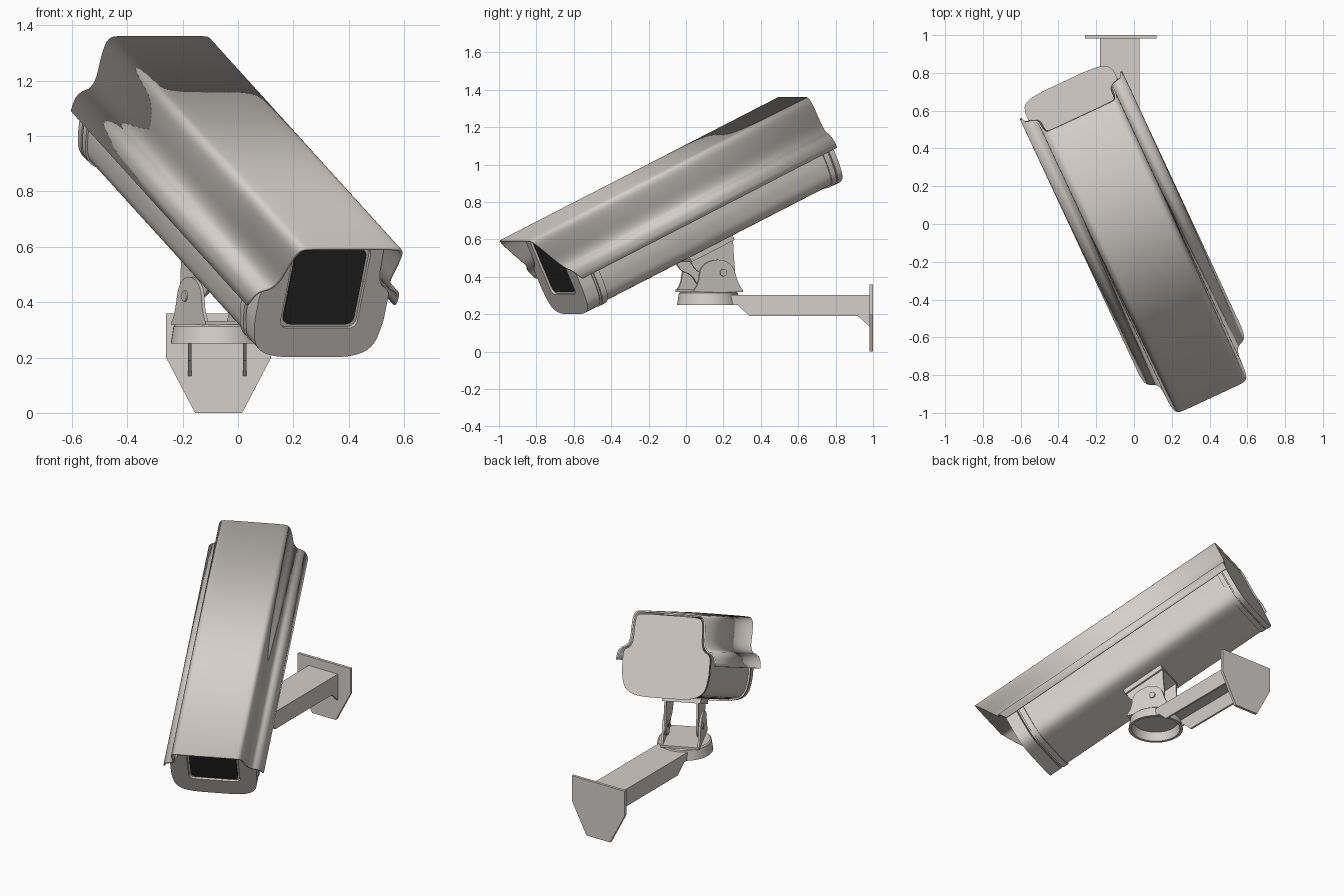
import bpy, bmesh, math
from mathutils import Matrix, Vector

old = bpy.data.objects.get("Cube")
if old:
    bpy.data.objects.remove(old, do_unlink=True)


def material(name, rgb):
    m = bpy.data.materials.new(name)
    m.use_nodes = True
    m.diffuse_color = (*rgb, 1)
    m.node_tree.nodes["Principled BSDF"].inputs["Base Color"].default_value = (*rgb, 1)
    return m


SHELL = material("warm grey", (0.66, 0.62, 0.585))
GLASS = material("black glass", (0.024, 0.024, 0.024))

# Housing is panned and tilted; the bracket below is only panned
CENTRE = -0.014
PAN = Matrix.Rotation(math.radians(25), 4, 'Z')
TILT = PAN @ Matrix.Rotation(math.radians(25), 4, 'X')
HOUSING = TILT @ Matrix.Translation((CENTRE, 0, 0))
SWIVEL = Matrix.Translation((-0.072, 0.12, 0)) @ PAN
WORLD = Matrix.Identity(4)


def soften(pts, rounds=2, closed=False):
    """Corner cutting that turns a control polygon into a rounded line."""
    for _ in range(rounds):
        new = []
        n = len(pts)
        for i in range(n if closed else n - 1):
            p, q = Vector(pts[i]), Vector(pts[(i + 1) % n])
            new += [p.lerp(q, 0.25), p.lerp(q, 0.75)]
        if not closed:
            new = [Vector(pts[0])] + new[1:-1] + [Vector(pts[-1])]
        pts = new
    return [tuple(p) for p in pts]


def mirrored(half):
    """Full outline from a right half whose ends may lie on x = 0."""
    return half + [(-x, z) for x, z in reversed(half) if x > 1e-6]


def prism(name, pts, start, end, matrix, axis='Y', mat=SHELL, caps=True, shear=None):
    """Extrude an outline along an axis; optional shear moves the start edge."""
    bm = bmesh.new()
    rings = []
    for k, t in enumerate((start, end)):
        ring = []
        for p, q in pts:
            s = t + (shear(q) if shear and k == 0 else 0)
            co = {'X': (s, p, q), 'Y': (p, s, q), 'Z': (p, q, s)}[axis]
            ring.append(bm.verts.new(co))
        rings.append(ring)
    n = len(pts)
    for i in range(n if caps else n - 1):
        j = (i + 1) % n
        bm.faces.new((rings[0][i], rings[0][j], rings[1][j], rings[1][i]))
    if caps:
        for ring in rings:
            bm.faces.new(ring)
    bmesh.ops.recalc_face_normals(bm, faces=bm.faces)
    mesh = bpy.data.meshes.new(name)
    bm.to_mesh(mesh)
    bm.free()
    obj = bpy.data.objects.new(name, mesh)
    bpy.context.collection.objects.link(obj)
    obj.matrix_world = matrix
    mesh.materials.append(mat)
    return obj


def smooth(obj, angle=35):
    bpy.ops.object.select_all(action='DESELECT')
    obj.select_set(True)
    bpy.context.view_layer.objects.active = obj
    bpy.ops.object.shade_smooth_by_angle(angle=math.radians(angle))


def box(name, x, y, z, matrix=WORLD):
    return prism(name, [(x[0], y[0]), (x[1], y[0]), (x[1], y[1]), (x[0], y[1])],
                 z[0], z[1], matrix, 'Z')


# Sun hood: thin bell-shaped sheet with a slanted front edge
half = soften([(0, 0.962), (0.16, 0.962), (0.203, 0.957), (0.215, 0.90), (0.218, 0.76),
               (0.285, 0.735), (0.294, 0.667)], 3)
outline = list(reversed([(-x, z) for x, z in half[1:]])) + half
hood = prism("sun_hood", outline, -0.66, 1.15, HOUSING, caps=False,
             shear=lambda c: 0.52 * (0.962 - c))
sheet = hood.modifiers.new("thickness", 'SOLIDIFY')
sheet.thickness = 0.01
sheet.offset = 0
smooth(hood)


# Housing sections share one outline; "grow" widens only the lower tray
def section(grow):
    w, low = 0.25 + grow, 0.469 - grow
    top = soften([(0, 0.948), (0.15, 0.948), (0.192, 0.94), (0.203, 0.90),
                  (0.205, 0.755), (w, 0.73), (w, 0.667)], 2)
    tray = soften([(w, 0.66), (w, 0.60), (w - 0.02, 0.50), (w - 0.10, low), (0, low)], 3)
    return mirrored(top + tray)


sections = (("housing_body", 0, -0.43, 1.12), ("front_bezel", 0.007, -0.515, -0.435),
            ("front_ring", 0.01, -0.42, -0.385), ("rear_ring", 0.008, 1.075, 1.105),
            ("rear_cap", 0.01, 1.112, 1.142))
for name, grow, start, end in sections:
    part = prism(name, section(grow), start, end, HOUSING)
    smooth(part)
    if name == "front_bezel":
        bezel = part


# Window: rounded recess in the bezel with a dark pane at its floor
def window(grow):
    w, lo, hi, r = 0.141 + grow, 0.59 - grow, 0.89 + grow, 0.03
    pts = []
    for sx, cz, a0 in ((1, hi - r, 0), (-1, hi - r, 90), (-1, lo + r, 180), (1, lo + r, 270)):
        for k in range(6):
            a = math.radians(a0 + 18 * k)
            pts.append((sx * (w - r) + r * math.cos(a), cz + r * math.sin(a)))
    return pts


cutter = prism("window_cutter", window(0.012), -0.56, -0.501, HOUSING)
cutter.hide_render = True
cutter.hide_set(True)
cut = bezel.modifiers.new("window_recess", 'BOOLEAN')
cut.object = cutter
cut.solver = 'EXACT'
prism("window_glass", window(0), -0.508, -0.5, HOUSING, mat=GLASS)

# Tilt bracket: plate under the housing, two hanging ears, two standing ears
box("upper_bracket_plate", (-0.115, 0.115), (0.19, 0.47), (0.44, 0.472), HOUSING)
upper_ear = [(0.19, 0.45)] + soften([(0.19, 0.45), (0.20, 0.38), (0.25, 0.34), (0.26, 0.25),
                                     (0.33, 0.235), (0.40, 0.26), (0.43, 0.35),
                                     (0.47, 0.45)], 3)[1:]
lower_ear = soften([(-0.14, 0.325), (-0.11, 0.37), (-0.10, 0.46), (0, 0.50),
                    (0.09, 0.47), (0.12, 0.37), (0.15, 0.325)], 3)
for side, label in ((1, "left"), (-1, "right")):
    smooth(prism("upper_ear_" + label, upper_ear, side * 0.09, side * 0.102, HOUSING, 'X'))
    smooth(prism("lower_ear_" + label, lower_ear, side * 0.103, side * 0.115, SWIVEL, 'X'))
    pin = [(0.335 + 0.02 * math.cos(math.tau * k / 16), 0.31 + 0.02 * math.sin(math.tau * k / 16))
           for k in range(16)]
    smooth(prism("pivot_bolt_" + label, pin, side * 0.085, side * 0.122, HOUSING, 'X'))
box("lower_bracket_plate", (-0.115, 0.115), (-0.14, 0.15), (0.318, 0.332), SWIVEL)

# Round swivel base: a hollow tapered cup, open underneath
bm = bmesh.new()
rings = []
for radius, z in ((0.15, 0.25), (0.14, 0.308), (0.15, 0.32), (0.158, 0.313), (0.168, 0.25)):
    rings.append([bm.verts.new((radius * math.cos(math.tau * k / 48),
                                radius * math.sin(math.tau * k / 48), z)) for k in range(48)])
for a, b in ((0, 1), (2, 3), (3, 4), (4, 0)):
    for k in range(48):
        j = (k + 1) % 48
        bm.faces.new((rings[a][k], rings[a][j], rings[b][j], rings[b][k]))
bm.faces.new(rings[1])
bm.faces.new(rings[2])
bmesh.ops.recalc_face_normals(bm, faces=bm.faces)
mesh = bpy.data.meshes.new("swivel_base")
bm.to_mesh(mesh)
bm.free()
mesh.materials.append(SHELL)
base = bpy.data.objects.new("swivel_base", mesh)
base.location = (-0.075, 0.12, 0)
bpy.context.collection.objects.link(base)
smooth(base)

# Wall arm: channel with an open underside and flared ends at the wall
web = [(0.24, 0.30), (0.24, 0.25), (0.275, 0.25), (0.34, 0.19), (0.92, 0.19),
       (0.985, 0.13), (0.985, 0.30)]
for label, x in (("right", -0.18), ("left", 0.018)):
    prism("arm_side_" + label, web, x, x + 0.012, WORLD, 'X')
box("arm_top", (-0.18, 0.03), (0.22, 0.985), (0.29, 0.302))

# Wall plate: five-sided taper with a thin raised back layer
plate = [(0.19, 0.36), (0.19, 0.20), (0.085, 0.0)]
prism("wall_plate", mirrored(plate), 0.982, 1.0, Matrix.Translation((-0.07, 0, 0)))
